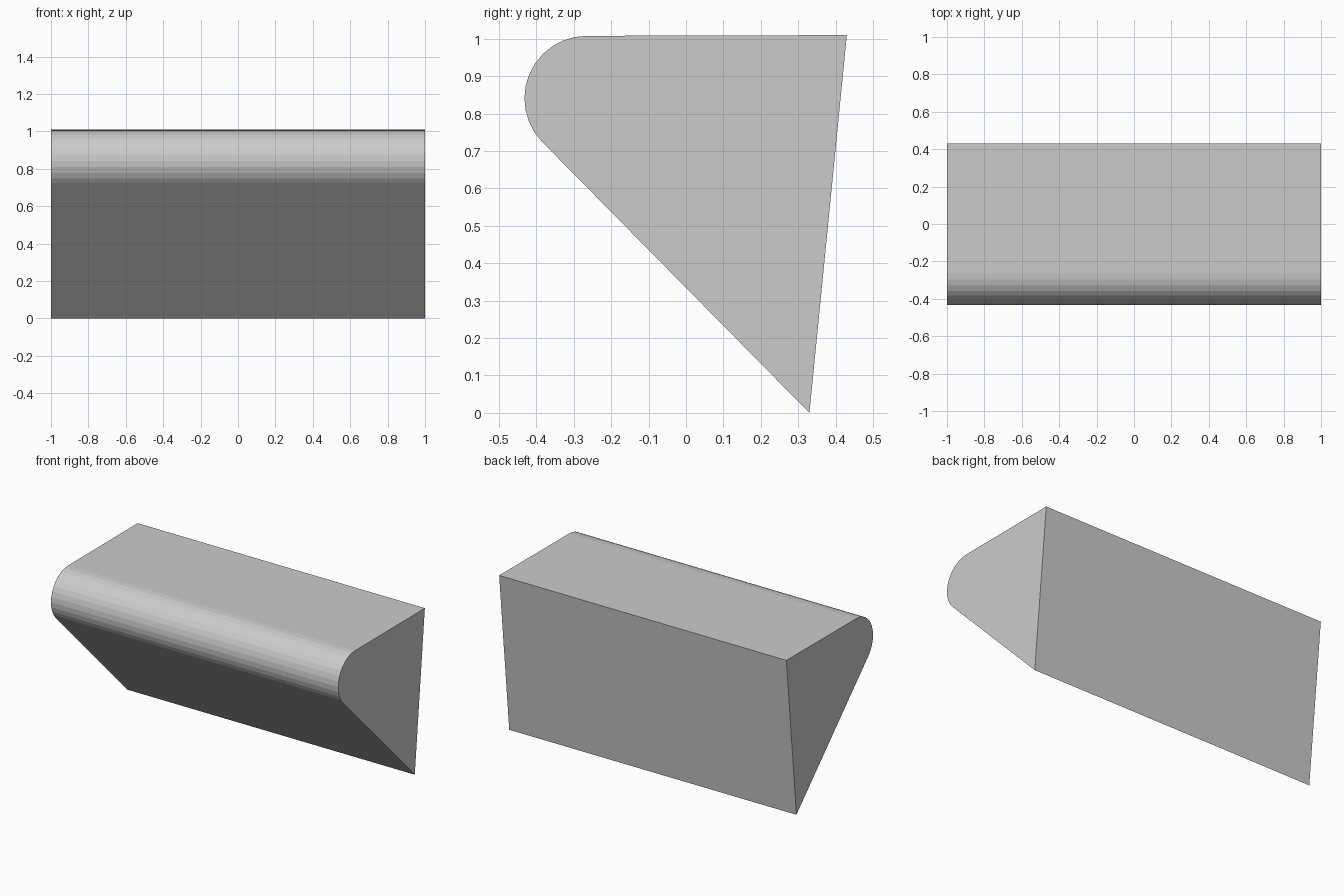
import bpy, bmesh
from math import sin, cos, radians

if "Cube" in bpy.data.objects:
    bpy.data.objects.remove(bpy.data.objects["Cube"])

# Wedge cross-section (y, z): pointed foot, upper back corner, rounded nose
SEGMENTS = 12
CY, CZ, R = -0.265, 0.841, 0.167
START, END = 90, 224.5
profile = [(0.33, 0.0), (0.43, 1.01)]
for i in range(SEGMENTS + 1):
    a = radians(START + (END - START) * i / SEGMENTS)
    profile.append((CY + R * cos(a), CZ + R * sin(a)))

# Extrude the section along x
bm = bmesh.new()
cap = bm.faces.new([bm.verts.new((-1, y, z)) for y, z in profile])
ext = bmesh.ops.extrude_face_region(bm, geom=[cap], use_keep_orig=True)
new_verts = [g for g in ext["geom"] if isinstance(g, bmesh.types.BMVert)]
bmesh.ops.translate(bm, verts=new_verts, vec=(2, 0, 0))
bmesh.ops.recalc_face_normals(bm, faces=bm.faces)

mesh = bpy.data.meshes.new("rounded_wedge")
bm.to_mesh(mesh)
bm.free()
wedge = bpy.data.objects.new("rounded_wedge", mesh)
bpy.context.collection.objects.link(wedge)
